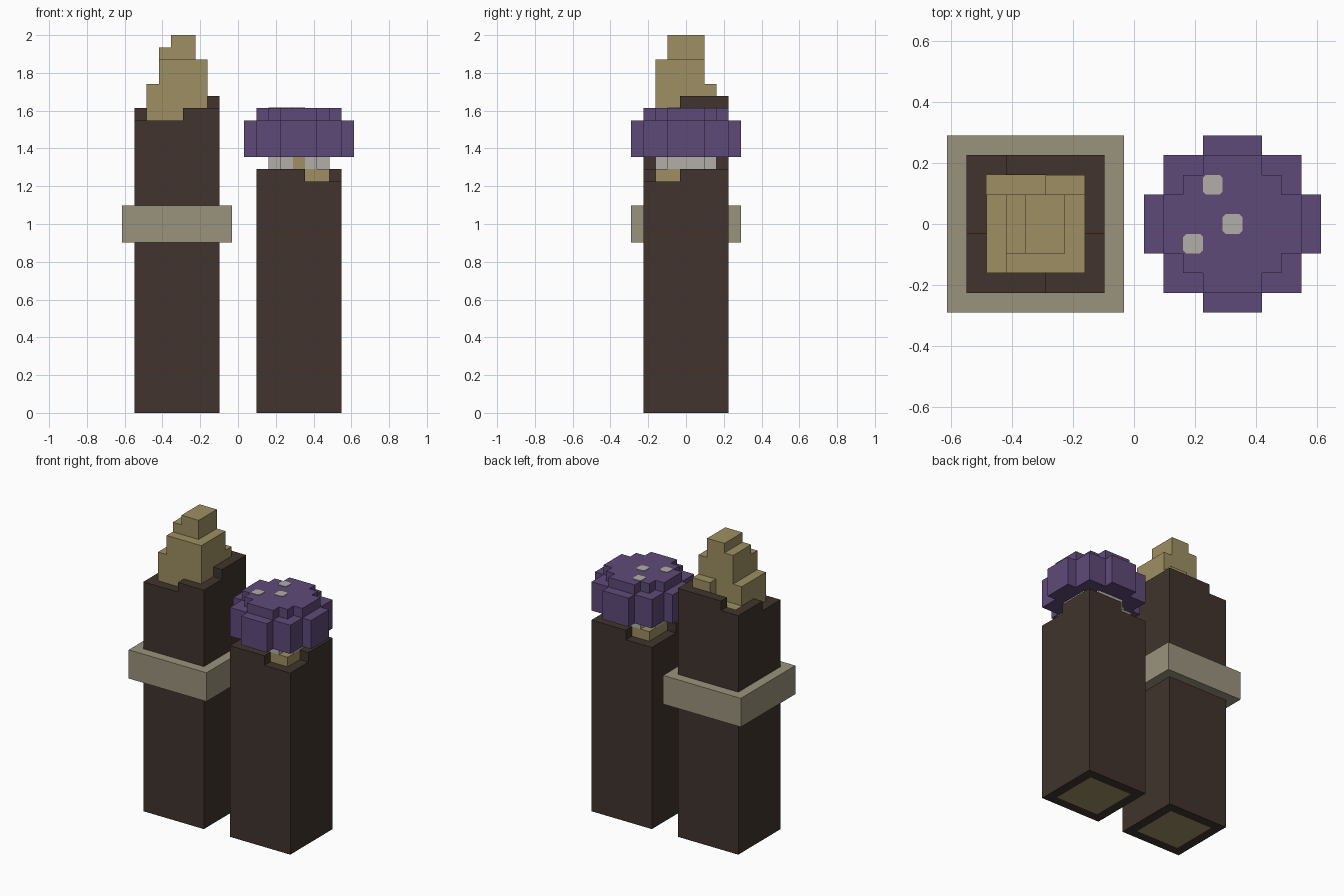
import bpy, bmesh
from mathutils import Vector

cube = bpy.data.objects.get("Cube")
if cube:
    bpy.data.objects.remove(cube, do_unlink=True)

U = 2 / 31                      # edge of one block
ORIGIN = Vector((-9.5, -4.5, 0))


def material(name, r, g, b):
    lin = [((c / 255 + 0.055) / 1.055) ** 2.4 for c in (r, g, b)] + [1]
    m = bpy.data.materials.new(name)
    m.use_nodes = True
    m.diffuse_color = lin
    m.node_tree.nodes["Principled BSDF"].inputs["Base Color"].default_value = lin
    return m


bark = material("dark bark", 65, 52, 45)
wood = material("tan wood", 158, 144, 98)
rope = material("grey tan band", 154, 147, 125)
purple = material("purple cap", 95, 74, 121)
pale = material("pale grey", 178, 174, 168)


def blocks(name, mat, boxes):
    """One object from boxes given in block units: x0, x1, y0, y1, z0, z1."""
    bm = bmesh.new()
    for x0, x1, y0, y1, z0, z1 in boxes:
        lo, hi = Vector((x0, y0, z0)), Vector((x1, y1, z1))
        verts = bmesh.ops.create_cube(bm, size=1)["verts"]
        for v in verts:
            v.co = ((lo + hi) / 2 + v.co * (hi - lo) + ORIGIN) * U
    for v in bm.verts:
        v.co = Vector(v.co)
    mesh = bpy.data.meshes.new(name)
    bm.to_mesh(mesh)
    bm.free()
    mesh.materials.append(mat)
    obj = bpy.data.objects.new(name, mesh)
    bpy.context.collection.objects.link(obj)
    return obj


def bark_shell(name, x, front, back, left, right):
    """Square tube of bark; each wall is (split, height before, height after)."""
    walls = []
    for y, (s, a, b) in ((1, front), (7, back)):
        walls += [(x, x + s, y, y + 1, 0, a), (x + s, x + 7, y, y + 1, 0, b)]
    for wx, (s, a, b) in ((x, left), (x + 6, right)):
        walls += [(wx, wx + 1, 2, 1 + s, 0, a), (wx, wx + 1, 1 + s, 7, 0, b)]
    blocks(name, bark, walls)


# Tall post: bark tube, broken wooden core and band
bark_shell("tall_post_bark", 1, (4, 24, 25), (2, 25, 26), (3, 24, 25), (3, 25, 26))
blocks("tall_post_core", wood, [
    (2, 7, 2, 7, 0, 25),
    (5, 7, 6, 7, 25, 27),
    (2, 3, 2, 6, 25, 27),
    (3, 7, 2, 6, 25, 29),
    (3, 4, 3, 6, 29, 30),
    (4, 6, 3, 6, 29, 31),
])
blocks("post_band", rope, [(0, 9, 0, 9, 14, 17)])

# Short post: bark tube and core
bark_shell("short_post_bark", 11, (4, 20, 19), (3, 19, 20), (3, 20, 19), (3, 19, 20))
blocks("short_post_core", wood, [(12, 17, 2, 7, 0, 20), (14, 15, 2, 3, 20, 21)])

# Mushroom: stem, stepped cap and painted spots
blocks("mushroom_stem", pale, [
    (12, 17, 3, 6, 20, 21),
    (13, 14, 2, 3, 20, 21),
    (15, 16, 2, 3, 20, 21),
    (13, 16, 6, 7, 20, 21),
])
blocks("mushroom_cap", purple, [
    (11, 18, 1, 8, 21, 24),
    (10, 19, 3, 6, 21, 24),
    (13, 16, 0, 9, 21, 24),
    (11, 18, 3, 6, 24, 25),
    (12, 17, 2, 7, 24, 25),
    (13, 16, 1, 8, 24, 25),
])
for i, (x, y) in enumerate(((13, 6), (14, 4), (12, 3))):
    spot = blocks(f"cap_spot_{i + 1}", pale, [(x, x + 1, y, y + 1, 25, 25.05)])
    # Clip the corners of each spot
    bm = bmesh.new()
    bm.from_mesh(spot.data)
    upright = [e for e in bm.edges
               if abs(e.verts[0].co.z - e.verts[1].co.z) > 0.001]
    bmesh.ops.bevel(bm, geom=upright, offset=U * 0.15, segments=1, affect='EDGES')
    bm.to_mesh(spot.data)
    bm.free()
